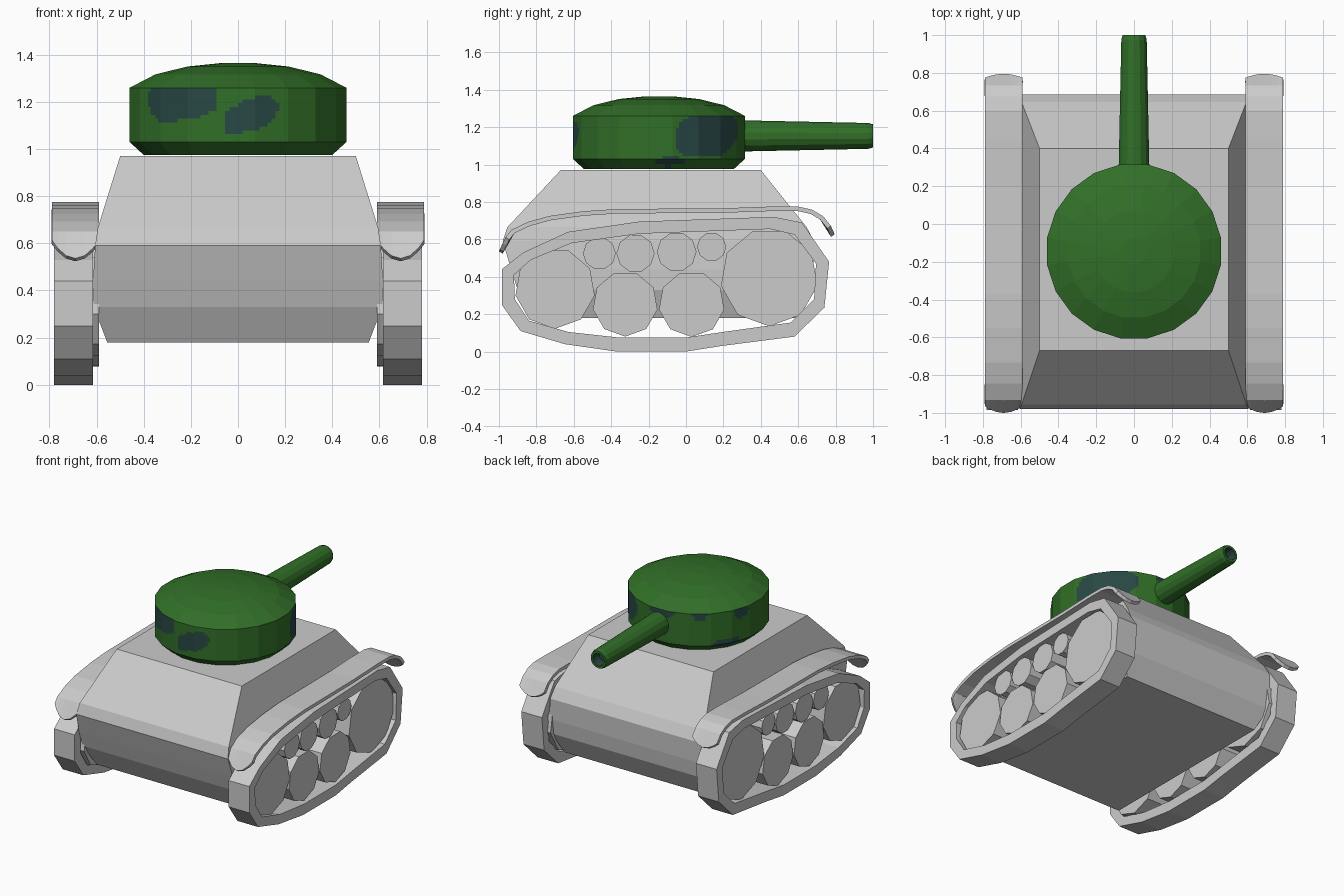
import bpy, bmesh, math
from mathutils import Vector

if "Cube" in bpy.data.objects:
    bpy.data.objects.remove(bpy.data.objects["Cube"])


def material(name, color):
    m = bpy.data.materials.new(name)
    m.diffuse_color = (*color, 1)
    m.use_nodes = True
    m.node_tree.nodes["Principled BSDF"].inputs["Base Color"].default_value = m.diffuse_color
    return m


GREY = material("light grey", (0.60, 0.60, 0.60))
GREEN = material("camo green", (0.031, 0.160, 0.021))
TEAL = material("dark teal", (0.021, 0.065, 0.058))


def finish(name, bm, mats, recalc=True):
    if recalc:
        bmesh.ops.recalc_face_normals(bm, faces=bm.faces)
    mesh = bpy.data.meshes.new(name)
    bm.to_mesh(mesh)
    bm.free()
    for m in mats:
        mesh.materials.append(m)
    ob = bpy.data.objects.new(name, mesh)
    bpy.context.collection.objects.link(ob)
    return ob


def loft(bm, rings, cap_start=True, cap_end=True):
    """Join closed rings of points with quads; return rows of faces."""
    vs = [[bm.verts.new(p) for p in r] for r in rings]
    rows = []
    for a, b in zip(vs, vs[1:]):
        n = len(a)
        rows.append([bm.faces.new((a[i], a[(i + 1) % n], b[(i + 1) % n], b[i])) for i in range(n)])
    if cap_start:
        bm.faces.new(vs[0][::-1])
    if cap_end:
        rows.append([bm.faces.new(vs[-1])])
    return rows


# Hull: rectangular rings (z, half width, front y, back y)
bm = bmesh.new()
sections = [(0.18, 0.555, -0.82, 0.59), (0.33, 0.612, -0.90, 0.665), (0.44, 0.615, -0.935, 0.68),
            (0.59, 0.606, -0.98, 0.685), (0.665, 0.595, -0.955, 0.645), (0.97, 0.50, -0.67, 0.40)]
loft(bm, [[(-w, f, z), (w, f, z), (w, b, z), (-w, b, z)] for z, w, f, b in sections])
finish("hull", bm, [GREY])

# Running gear profiles (y, z)
OUTER = [(-0.985, 0.44), (-0.985, 0.25), (-0.885, 0.11), (-0.65, 0.04), (-0.37, 0), (0, 0),
         (0.19, 0.03), (0.58, 0.08), (0.74, 0.235), (0.765, 0.48), (0.62, 0.69), (0.47, 0.72),
         (-0.25, 0.695), (-0.63, 0.64), (-0.87, 0.53)]
INNER = [(-0.92, 0.41), (-0.915, 0.28), (-0.84, 0.165), (-0.63, 0.105), (-0.36, 0.075), (0, 0.075),
         (0.2, 0.105), (0.56, 0.155), (0.685, 0.28), (0.695, 0.47), (0.58, 0.625), (0.45, 0.655),
         (-0.25, 0.63), (-0.61, 0.58), (-0.83, 0.49)]
WHEELS = [("front_wheel", -0.70, 0.337, 0.215, 9), ("rear_wheel", 0.445, 0.397, 0.262, 9),
          ("road_wheel_1", -0.325, 0.255, 0.175, 9), ("road_wheel_2", 0.03, 0.255, 0.177, 9),
          ("roller_1", -0.463, 0.525, 0.088, 10), ("roller_2", -0.27, 0.525, 0.102, 10),
          ("roller_3", -0.05, 0.533, 0.106, 10), ("roller_4", 0.137, 0.56, 0.078, 10)]
FENDER = [(-0.925, 0.642), (-0.84, 0.682), (-0.73, 0.713), (-0.55, 0.738), (-0.37, 0.75), (0.2, 0.754),
          (0.45, 0.763), (0.60, 0.763), (0.67, 0.747), (0.725, 0.715)]
COLS = [-1, -0.75, -0.4, 0, 0.4, 0.75, 1]

for side, s in (("right", 1), ("left", -1)):
    # Track belt
    bm = bmesh.new()
    x0, x1 = 0.615 * s, 0.78 * s
    loops = [[(x, y, z) for y, z in prof] for x, prof in
             ((x0, OUTER), (x1, OUTER), (x1, INNER), (x0, INNER), (x0, OUTER))]
    loft(bm, loops, False, False)
    bmesh.ops.remove_doubles(bm, verts=bm.verts, dist=1e-5)
    finish(side + "_track", bm, [GREY])

    # Wheels and rollers
    for name, cy, cz, r, n in WHEELS:
        bm = bmesh.new()
        ang = [2 * math.pi * (i + 0.5) / n + math.pi / 2 for i in range(n)]
        loft(bm, [[(x * s, cy + r * math.cos(a), cz + r * math.sin(a)) for a in ang]
                  for x in (0.59, 0.755)])
        finish(side + "_" + name, bm, [GREY])

    # Fender: curved sheet with rounded drooping tips
    def tip(center, corner):
        return [Vector(center).lerp(Vector(corner), t * t) for t in COLS]
    rows = [tip((-0.99, 0.53), (-0.955, 0.605))]
    rows += [[Vector(p)] * len(COLS) for p in FENDER]
    rows += [tip((0.785, 0.62), (0.765, 0.665))]
    bm = bmesh.new()
    grid = [[bm.verts.new((s * (0.69 + 0.1 * t), p.x, p.y)) for t, p in zip(COLS, row)] for row in rows]
    for a, b in zip(grid, grid[1:]):
        for i in range(len(COLS) - 1):
            bm.faces.new((a[i], a[i + 1], b[i + 1], b[i]))
    ob = finish(side + "_fender", bm, [GREY])
    mod = ob.modifiers.new("thickness", "SOLIDIFY")
    mod.thickness = 0.024
    mod.offset = 0

# Turret: 20 flat sides, each finely divided so camouflage can be coloured per face
SIDES, SUB, CY = 20, 8, -0.145
# Patches: angle from front toward right (deg), z, half angle, half height, tilt
PATCHES = [(-33, 1.22, 23, 0.10, 0.0006), (7, 1.145, 14.5, 0.068, 0.0022), (128, 1.165, 27, 0.12, 0.0010),
           (98, 1.015, 10, 0.026, 0), (183, 1.25, 12, 0.035, 0), (-144, 1.25, 6, 0.035, 0),
           (-107, 1.23, 7, 0.045, 0), (-122, 1.03, 12, 0.035, 0.001)]


def in_patch(c):
    ang = math.degrees(math.atan2(c.x, -(c.y - CY)))
    for a, z, ha, hz, tilt in PATCHES:
        d = (ang - a + 180) % 360 - 180
        u, v = d / ha, (c.z - z - tilt * d) / hz
        wobble = 1 + 0.1 * math.sin(5 * math.atan2(v, u) + a)
        if abs(u) ** 2.6 + abs(v) ** 2.6 < wobble and c.z < 1.26:
            return True
    return False


def turret_ring(r, z):
    pts = []
    for i in range(SIDES * SUB):
        a = 2 * math.pi * i / (SIDES * SUB)
        step = 2 * math.pi / SIDES
        off = (a + step / 2) % step - step / 2
        rr = r / math.cos(off)
        pts.append((rr * math.sin(a + 0), CY - rr * math.cos(a + 0), z))
    return pts


levels = [(0.40, 0.975), (0.43, 1.0025), (0.46, 1.03)]
levels += [(0.46, 1.03 + 0.23 * k / 14) for k in range(1, 15)]
levels += [(0.35, 1.317), (0.215, 1.35), (0.07, 1.365)]
bm = bmesh.new()
# Start half a division round so that flat sides face the axes
loft(bm, [turret_ring(r, z) for r, z in levels])
for f in bm.faces:
    if len(f.verts) == 4 and in_patch(f.calc_center_median()):
        f.material_index = 1
finish("turret", bm, [GREEN, TEAL])

# Gun barrel with a recessed dark bore
bm = bmesh.new()
steps = [(0.20, 0.086), (0.31, 0.083), (0.975, 0.069), (1.0, 0.062), (1.0, 0.045), (0.93, 0.042)]
rows = loft(bm, [[(r * math.cos(math.pi * (i + 0.5) / 7), y, 1.153 + r * math.sin(math.pi * (i + 0.5) / 7))
                  for i in range(14)] for y, r in steps])
for row in rows[-2:]:
    for f in row:
        f.material_index = 1
finish("gun_barrel", bm, [GREEN, TEAL])
